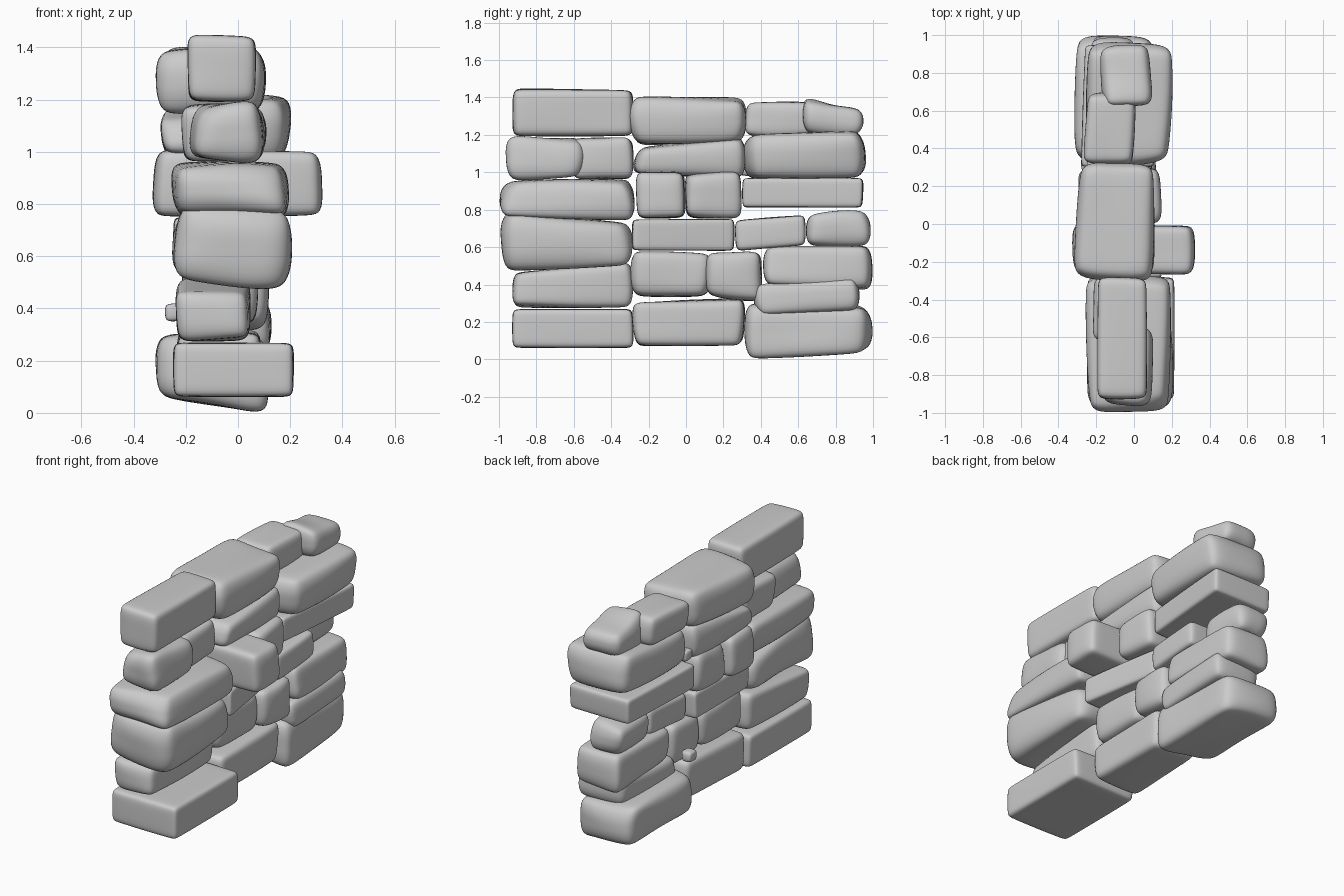
import bpy
import bmesh
import random
from mathutils import Vector, noise

cube = bpy.data.objects.get("Cube")
if cube:
    bpy.data.objects.remove(cube, do_unlink=True)

stone_grey = bpy.data.materials.new("stone grey")
stone_grey.use_nodes = True
GREY = (0.6, 0.6, 0.6, 1)
stone_grey.diffuse_color = GREY
stone_grey.node_tree.nodes["Principled BSDF"].inputs["Base Color"].default_value = GREY

# Each stone: name, low x side (front, back), high x side (front, back), y range,
# underside (front, back), top (front, back), roughness, and the underside's roll
FRONT_STACK = [
    ("front_footing_block", (-.25, -.25), (.215, .215), (-.93, -.28), (.06, .06), (.27, .27), .03),
    ("front_second_stone", (-.24, -.24), (.05, .05), (-.93, -.28), (.27, .27), (.46, .52), .1),
    ("front_wide_stone", (-.26, -.26), (.21, .17), (-1, -.28), (.47, .52), (.8, .72), .15, .03),
    ("front_sloped_stone", (-.22, -.26), (.18, .2), (-1, -.27), (.78, .74), (.96, .97), .16),
    ("front_round_stone", (-.19, -.19), (.105, .105), (-.97, -.53), (.95, .96), (1.2, 1.18), .2),
    ("front_filler_stone", (-.22, -.22), (.07, .07), (-.62, -.28), (.96, .96), (1.18, 1.19), .12),
    ("front_cap_block", (-.195, -.195), (.07, .07), (-.93, -.28), (1.19, 1.19), (1.45, 1.44), .05),
]
MIDDLE_STACK = [
    ("middle_footing_stone", (-.24, -.24), (.09, .09), (-.29, .32), (.07, .07), (.3, .33), .08),
    ("middle_lower_stone", (-.22, -.22), (.08, .08), (-.3, .14), (.33, .33), (.58, .57), .13),
    ("middle_lower_round_stone", (-.2, -.2), (.12, .12), (.1, .41), (.34, .31), (.57, .58), .12),
    ("middle_long_block", (-.25, -.25), (.15, .06), (-.29, .26), (.58, .58), (.75, .75), .03),
    ("middle_thin_block", (-.2, -.2), (.1, .1), (.26, .64), (.58, .61), (.74, .77), .07),
    ("through_stone", (-.33, -.33), (.325, .325), (-.27, 0), (.75, .75), (1.01, 1.01), .08),
    ("middle_square_stone", (-.3, -.3), (.15, .15), (-.01, .3), (.75, .75), (1, 1.01), .12),
    ("middle_upper_stone", (-.3, -.28), (.11, .11), (-.29, .32), (1, .97), (1.13, 1.19), .14),
    ("middle_cap_stone", (-.32, -.29), (.11, .11), (-.31, .33), (1.14, 1.18), (1.41, 1.38), .16),
]
BACK_STACK = [
    ("back_footing_stone", (-.32, -.32), (.12, .07), (.31, 1), (0, .04), (.31, .28), .15, .03),
    ("back_wedge_stone", (-.22, -.22), (.13, .13), (.36, .93), (.23, .27), (.4, .44), .15),
    ("back_lower_stone", (-.2, -.22), (.12, .1), (.41, 1), (.4, .37), (.6, .61), .12),
    ("back_round_stone", (-.23, -.23), (.02, .01), (.64, .99), (.6, .61), (.79, .8), .22),
    ("back_long_block", (-.28, -.26), (.1, .16), (.3, .95), (.81, .81), (.97, .97), .03),
    ("back_wide_stone", (-.26, -.24), (.19, .21), (.3, .97), (.96, .97), (1.18, 1.23), .15),
    ("back_cap_stone", (-.27, -.25), (-.01, .01), (.31, .7), (1.18, 1.19), (1.38, 1.38), .14),
    ("back_cap_round_stone", (-.18, -.18), (.1, .1), (.62, .95), (1.18, 1.2), (1.4, 1.33), .22),
]
PEBBLES = [
    ("upper_pebble", (-.25, -.25), (-.18, -.18), (.28, .36), (.98, .98), (1.05, 1.05), .25),
    ("lower_pebble", (-.28, -.28), (-.21, -.21), (.28, .36), (.35, .35), (.42, .42), .25),
]


def mix(pair, t):
    """Blend along a pair of values, with t running from -1 to 1."""
    return pair[0] + (pair[1] - pair[0]) * (t + 1) / 2


def fit(verts, ranges):
    """Bring every axis back to the stone's full size."""
    for axis, (low, high) in enumerate(ranges):
        values = [v.co[axis] for v in verts]
        least, span = min(values), max(values) - min(values)
        for v in verts:
            v.co[axis] = low + (v.co[axis] - least) / span * (high - low)


def add_stone(seed, name, low_x, high_x, ys, under, top, rough, roll=0):
    rng = random.Random(seed)
    ranges = ((min(low_x), max(high_x)), ys, (min(under), max(top)))
    half = [(high - low) / 2 for low, high in ranges]
    # Loops close to the edges keep the rounded corners tight
    edge = min(half) * (0.42 + rough)
    roundness = min(1, rough * 5)
    bm = bmesh.new()
    bmesh.ops.create_cube(bm, size=2)
    bmesh.ops.subdivide_edges(bm, edges=bm.edges[:], cuts=3, use_grid_fill=True)
    corners = [(i, j, k) for i in (-1, 1) for j in (-1, 1) for k in (-1, 1)]
    corner_pull = {c: Vector([rng.uniform(0, rough) for _ in range(3)]) for c in corners}
    for v in bm.verts:
        unit = v.co.copy()
        for axis in range(3):
            if 0.2 < abs(unit[axis]) < 0.8:
                side = 1 if unit[axis] > 0 else -1
                unit[axis] = side * (1 - edge / half[axis])
        # Draw each corner inwards by its own amount
        pull = Vector((0, 0, 0))
        for corner, amount in corner_pull.items():
            weight = 1
            for axis in range(3):
                weight *= (1 + corner[axis] * unit[axis]) / 2
            pull += amount * weight
        # Wear the edges down towards a rounded block
        wear = sum(abs(c) ** 6 for c in unit) ** (1 / 6)
        unit *= 1 + roundness * (1 / wear - 1)
        shape = Vector([unit[a] * (1 - pull[a]) for a in range(3)])
        # Place in the wall with sloping sides, then add lumps
        widths = (mix(low_x, shape.y), mix(high_x, shape.y))
        heights = (mix(under, shape.y) - roll * shape.x, mix(top, shape.y))
        place = Vector((mix(widths, shape.x), mix(ys, shape.y), mix(heights, shape.z)))
        lump = noise.noise_vector(place * 5 + Vector((seed * 3.7, 0, 0)))
        v.co = place + lump * rough * min(half) * 0.9
    fit(bm.verts, ranges)
    mesh = bpy.data.meshes.new(name)
    bm.to_mesh(mesh)
    bm.free()
    mesh.materials.append(stone_grey)
    stone = bpy.data.objects.new(name, mesh)
    bpy.context.collection.objects.link(stone)
    mesh.shade_smooth()
    rounding = stone.modifiers.new("rounding", 'SUBSURF')
    rounding.levels = rounding.render_levels = 2


# Lay the wall stack by stack
for seed, row in enumerate(FRONT_STACK + MIDDLE_STACK + BACK_STACK + PEBBLES):
    add_stone(seed + 1, *row)
